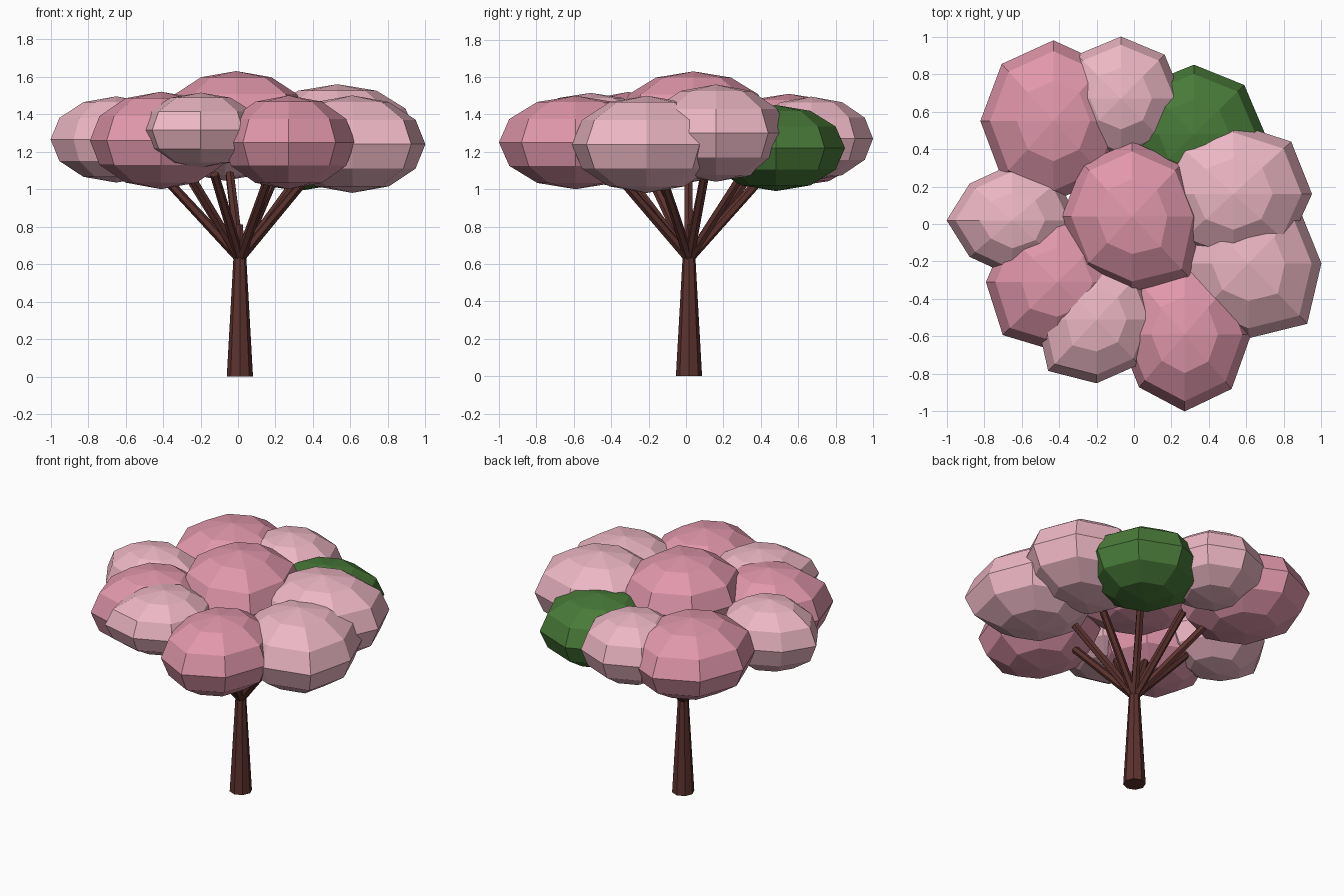
import bpy
import math
from mathutils import Vector

if "Cube" in bpy.data.objects:
    bpy.data.objects.remove(bpy.data.objects["Cube"])


def material(name, rgb):
    m = bpy.data.materials.new(name)
    m.diffuse_color = (*rgb, 1)
    m.use_nodes = True
    m.node_tree.nodes["Principled BSDF"].inputs["Base Color"].default_value = m.diffuse_color
    return m


bark = material("bark", (0.107, 0.032, 0.027))
rose = material("rose", (0.75, 0.31, 0.41))
blush = material("blush", (0.84, 0.47, 0.55))
green = material("green", (0.065, 0.195, 0.04))
TX, TY = 0.01, 0.016  # trunk axis


def limb(name, start, end, r1, r2, sides):
    """Tapered straight limb from start to end."""
    a, b = Vector(start), Vector(end)
    d = b - a
    bpy.ops.mesh.primitive_cone_add(vertices=sides, radius1=r1, radius2=r2,
                                    depth=d.length, location=(a + b) / 2,
                                    rotation=d.to_track_quat('Z', 'Y').to_euler())
    ob = bpy.context.object
    ob.name = name
    ob.data.materials.append(bark)


def clump(name, centre, radii, mat, bulge):
    """Faceted, squashed foliage ball; bulge = {octant: sideways factor}."""
    bpy.ops.mesh.primitive_uv_sphere_add(segments=8, ring_count=6, radius=1,
                                         location=centre)
    ob = bpy.context.object
    ob.name = name
    for v in ob.data.vertices:
        octant = round(math.degrees(math.atan2(v.co.y, v.co.x)) / 45) % 8
        f = bulge.get(octant, 1)
        v.co.x *= f
        v.co.y *= f
    ob.scale = radii
    ob.data.materials.append(mat)


# Foliage clumps: name, centre, radii, material, bulges
clumps = [
    ("top", (-0.01, 0.04, 1.385), (0.375, 0.40, 0.245), rose, {7: 1.15}),
    ("front", (0.27, -0.59, 1.25), (0.355, 0.41, 0.25), rose, {5: 0.97}),
    ("right_front", (0.61, -0.21, 1.24), (0.39, 0.40, 0.26), blush, {7: 1.14}),
    ("right_back", (0.53, 0.16, 1.30), (0.42, 0.38, 0.26), blush, {1: 1.04}),
    ("back_right", (0.32, 0.48, 1.22), (0.38, 0.37, 0.23), green, {}),
    ("back", (-0.07, 0.67, 1.27), (0.33, 0.33, 0.225), blush, {}),
    ("back_left", (-0.43, 0.55, 1.26), (0.39, 0.43, 0.25), rose, {}),
    ("left", (-0.65, 0.02, 1.265), (0.35, 0.30, 0.23), blush, {3: 0.92, 5: 0.92}),
    ("left_front", (-0.41, -0.31, 1.26), (0.38, 0.37, 0.26), rose, {5: 1.08}),
    ("front_left", (-0.20, -0.51, 1.315), (0.32, 0.34, 0.20), blush, {5: 1.14}),
]
for name, centre, radii, mat, bulge in clumps:
    clump("foliage_" + name, centre, radii, mat, bulge)

# Trunk with a short central stub
limb("trunk", (TX, TY, 0), (TX, TY, 0.64), 0.07, 0.034, 8)
limb("centre_stub", (TX, TY, 0.62), (TX, TY + 0.01, 0.81), 0.025, 0.02, 6)

# One branch fanning out under each outer clump
for name, c, *rest in clumps[1:]:
    limb("branch_" + name, (TX, TY, 0.63), (c[0] * 0.63, c[1] * 0.63, 1.08),
         0.027, 0.024, 6)
